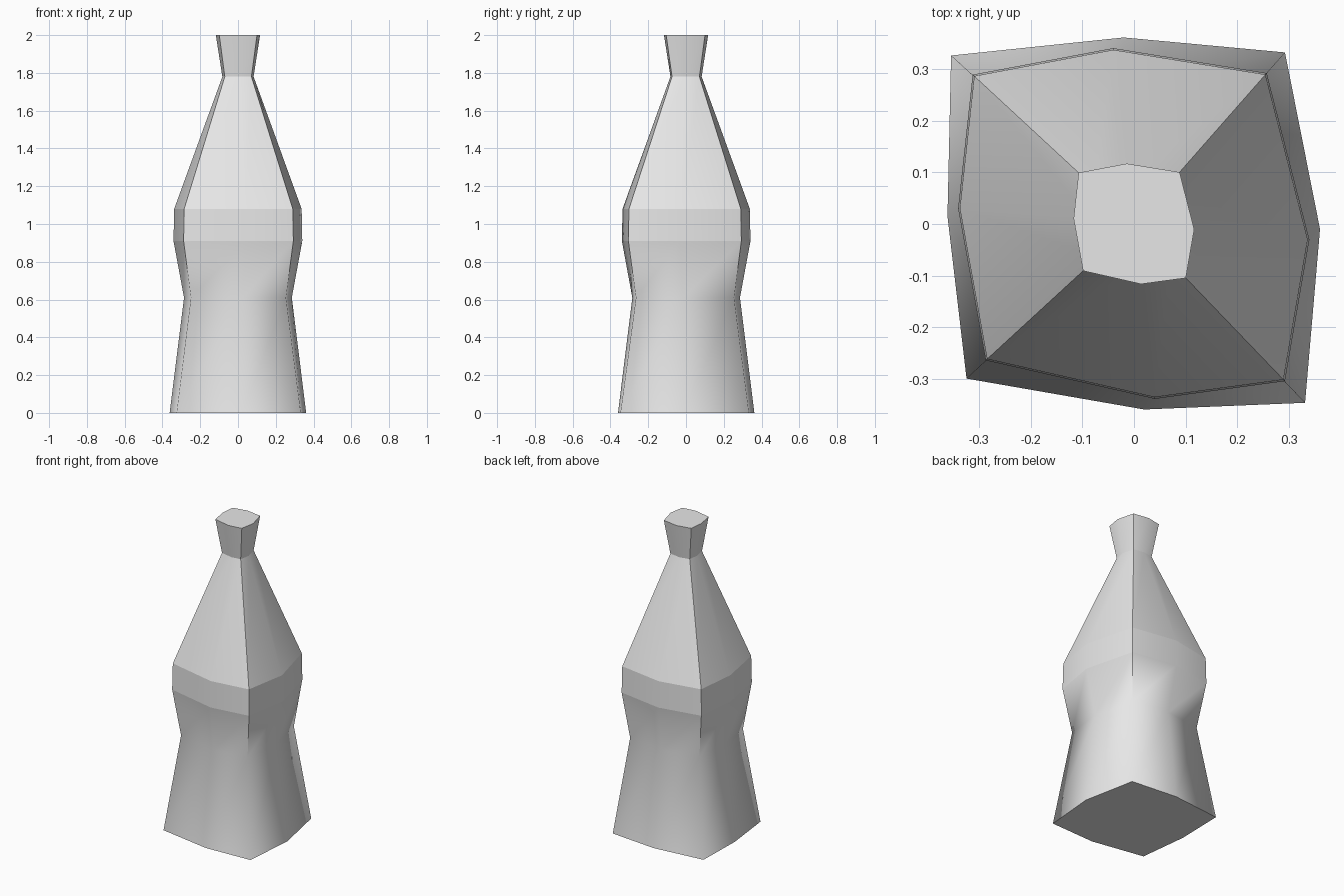
import bpy, bmesh
from mathutils import Vector

cube = bpy.data.objects.get("Cube")
if cube:
    bpy.data.objects.remove(cube)

# One material for the whole bottle
mat = bpy.data.materials.new("pale_grey")
mat.use_nodes = True
grey = (0.8, 0.8, 0.8, 1)
mat.diffuse_color = grey
mat.node_tree.nodes["Principled BSDF"].inputs["Base Color"].default_value = grey

# Cross-sections: four corners with a bulging midpoint on each side
base = [Vector(p) for p in (
    (-0.355, 0.327), (-0.362, 0.015), (-0.325, -0.3), (0.02, -0.36),
    (0.332, -0.347), (0.361, -0.01), (0.293, 0.333), (-0.02, 0.362))]
belt = [Vector(p) for p in (
    (-0.31, 0.287), (-0.338, 0.03), (-0.285, -0.262), (0.04, -0.336),
    (0.29, -0.302), (0.337, -0.03), (0.255, 0.29), (-0.04, 0.338))]


def scaled(shape, s):
    return [p * s for p in shape]


waist = [(a * 0.79 + b * 0.845) / 2 for a, b in zip(base, belt)]
levels = [(0, base), (0.61, waist), (0.91, scaled(belt, 1.01)), (1.08, belt),
          (1.78, scaled(belt, 0.245)), (2, scaled(belt, 0.347))]

# Loft the body through the rings and cap both ends
bm = bmesh.new()
rings = [[bm.verts.new((p.x, p.y, z)) for p in shape] for z, shape in levels]
count = len(base)
for low, high in zip(rings, rings[1:]):
    for i in range(count):
        j = (i + 1) % count
        bm.faces.new((low[i], low[j], high[j], high[i]))
bm.faces.new(rings[0][::-1])
bm.faces.new(rings[-1])
bmesh.ops.recalc_face_normals(bm, faces=bm.faces)
for face in bm.faces:
    face.smooth = True

# Crisp rims, belt lines and upper corners; the skirt below the waist stays soft
for n, ring in enumerate(rings):
    if n != 1:
        for i in range(count):
            bm.edges.get((ring[i], ring[(i + 1) % count])).smooth = False
for low, high in zip(rings[1:], rings[2:]):
    for i in range(0, count, 2):
        bm.edges.get((low[i], high[i])).smooth = False

mesh = bpy.data.meshes.new("bottle_body")
bm.to_mesh(mesh)
bm.free()
mesh.materials.append(mat)
bottle = bpy.data.objects.new("bottle_body", mesh)
bpy.context.collection.objects.link(bottle)
